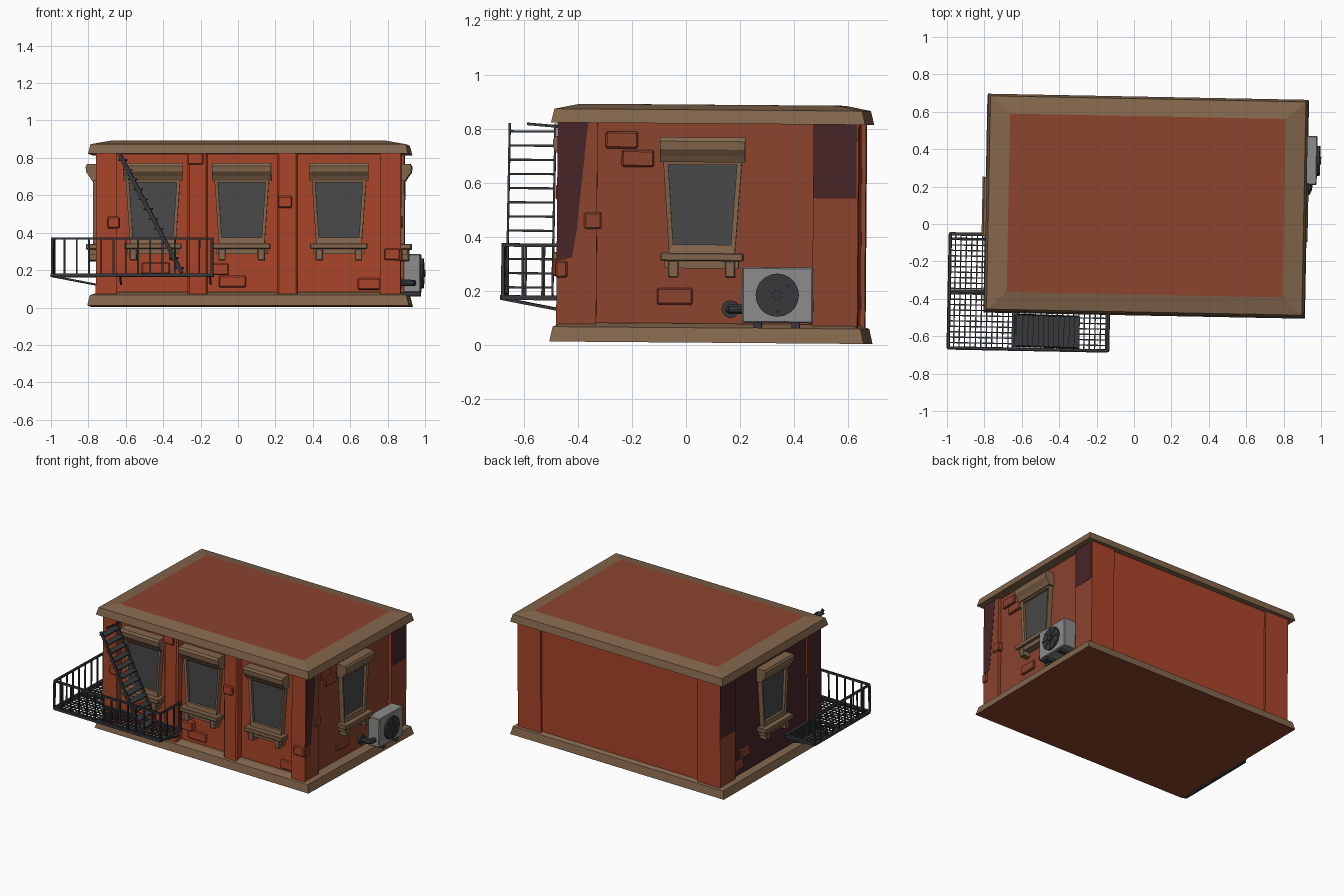
import bpy, bmesh, math
from mathutils import Matrix, Vector

if "Cube" in bpy.data.objects:
    bpy.data.objects.remove(bpy.data.objects["Cube"])

# whole model sits slightly turned and tilted
PLACE = (Matrix.Translation((0.065, 0.092, 0)) @ Matrix.Rotation(math.radians(-1.1), 4, 'Z')
         @ Matrix.Rotation(math.radians(-0.45), 4, 'X'))


def material(name, rgb):
    m = bpy.data.materials.new(name)
    m.diffuse_color = (*rgb, 1)
    m.use_nodes = True
    m.node_tree.nodes["Principled BSDF"].inputs["Base Color"].default_value = m.diffuse_color
    return m


BRIGHT = material("red_brick", (0.40, 0.058, 0.022))
DULL = material("brown_brick", (0.26, 0.056, 0.027))
DARK = material("dark_plaster", (0.065, 0.018, 0.020))
STONE = material("tan_stone", (0.225, 0.132, 0.072))
GLASS = material("grey_glass", (0.066, 0.066, 0.066))
IRON = material("black_iron", (0.036, 0.040, 0.044))
METAL = material("grey_metal", (0.26, 0.26, 0.26))


def finish(name, bm, mats, rule=None, local=Matrix()):
    bmesh.ops.recalc_face_normals(bm, faces=bm.faces)
    if rule:
        for f in bm.faces:
            f.material_index = rule(f)
    me = bpy.data.meshes.new(name)
    bm.to_mesh(me)
    bm.free()
    for m in mats:
        me.materials.append(m)
    me.transform(PLACE @ local)
    ob = bpy.data.objects.new(name, me)
    bpy.context.collection.objects.link(ob)
    return ob


def add_box(bm, lo, hi):
    lo, hi = Vector(lo), Vector(hi)
    mat = Matrix.Translation((lo + hi) / 2) @ Matrix.Diagonal((*(hi - lo), 1))
    return bmesh.ops.create_cube(bm, size=1, matrix=mat)


def box(name, lo, hi, mats, rule=None, local=Matrix(), bevel=0):
    bm = bmesh.new()
    add_box(bm, lo, hi)
    if bevel:
        bmesh.ops.bevel(bm, geom=bm.edges[:], offset=bevel, segments=1, affect='EDGES')
    return finish(name, bm, mats, rule, local)


def bar(bm, a, b, w, h=None):
    a, b = Vector(a), Vector(b)
    d = b - a
    mat = (Matrix.Translation((a + b) / 2) @ d.to_track_quat('Z', 'Y').to_matrix().to_4x4()
           @ Matrix.Diagonal((w, h or w, d.length, 1)))
    bmesh.ops.create_cube(bm, size=1, matrix=mat)


def loft(name, rings, mats, rule=None, local=Matrix()):
    """Closed skin through rings of equal point count."""
    bm = bmesh.new()
    vs = [[bm.verts.new(p) for p in r] for r in rings]
    n = len(vs[0])
    for a, b in zip(vs, vs[1:]):
        for i in range(n):
            bm.faces.new((a[i], a[(i + 1) % n], b[(i + 1) % n], b[i]))
    bm.faces.new(vs[0])
    bm.faces.new(vs[-1])
    return finish(name, bm, mats, rule, local)


def rect(x, y, z):
    return [(-x, -y, z), (x, -y, z), (x, y, z), (-x, y, z)]


# base and roof slabs
loft("base_slab", [rect(0.860, 0.582, 0.007), rect(0.846, 0.57, 0.062), rect(0.80, 0.53, 0.078)],
     [STONE, DULL], lambda f: int(f.normal.z < -0.9))
loft("roof_slab", [rect(0.856, 0.582, 0.818), rect(0.843, 0.57, 0.869), rect(0.737, 0.477, 0.888)],
     [STONE, DULL], lambda f: int(f.normal.z > 0.999))


# walls and pilasters, coloured by direction
def by_side(f):
    return 1 if f.normal.x > 0.5 else 2 if f.normal.x < -0.5 else 0


WALL = [BRIGHT, DULL, DARK]
FRONT, RIGHT, LEFT = 0.505, 0.792, 0.803
box("walls", (-LEFT, -FRONT, 0.06), (RIGHT, 0.542, 0.83), WALL, by_side)
for i, (x0, x1) in enumerate([(-0.325, -0.215), (0.155, 0.265)]):
    c = 0.01
    prof = [(x0, -0.49), (x0, -0.558 + c), (x0 + c, -0.558), (x1 - c, -0.558), (x1, -0.558 + c), (x1, -0.49)]
    loft(f"front_pilaster_{i}", [[(x, y, z) for x, y in prof] for z in (0.06, 0.825)], [BRIGHT])
for s, side in ((-1, "left"), (1, "right")):
    x0, x1 = sorted((s * 0.815, s * 0.705))
    box(f"{side}_front_corner", (x0, -0.558, 0.06), (x1, -0.41, 0.825), WALL, by_side)
    x0, x1 = sorted((s * 0.815, s * 0.63))
    box(f"{side}_back_corner", (x0, 0.39, 0.06), (x1, 0.557, 0.825), [BRIGHT, DULL, DULL], by_side)


# dark patches on the side walls
def patch(name, x, pts):
    loft(name, [[(x - 0.004, y, z) for y, z in pts], [(x + 0.004, y, z) for y, z in pts]], [DARK])


patch("right_front_patch", 0.813, [(-0.557, 0.82), (-0.445, 0.82), (-0.485, 0.42), (-0.50, 0.32), (-0.557, 0.305)])
patch("right_back_patch", 0.813, [(0.39, 0.82), (0.55, 0.82), (0.55, 0.545), (0.39, 0.545)])
patch("left_back_patch", -0.813, [(0.39, 0.82), (0.555, 0.82), (0.555, 0.42), (0.39, 0.42)])


# window: x across, -y outwards, z up
def window(name, local):
    def trap(tw, tz, bw, bz, y):
        return [(-tw, y, tz), (tw, y, tz), (bw, y, bz), (-bw, y, bz)]
    outer, inner = (0.147, 0.70, 0.122, 0.335), (0.127, 0.665, 0.107, 0.37)
    loft(name + "_frame", [trap(*outer, 0.01), trap(*outer, -0.035), trap(*inner, -0.03), trap(*inner, -0.012)],
         [STONE, GLASS], lambda f: int(f.normal.y < -0.9 and f.calc_center_median().y > -0.02), local)
    prof = [(0.01, 0.767), (-0.065, 0.767), (-0.074, 0.752), (-0.071, 0.722), (-0.053, 0.698), (-0.04, 0.675), (0.01, 0.675)]
    loft(name + "_lintel", [[(x, y, z) for y, z in prof] for x in (-0.158, 0.158)], [STONE], None, local)
    box(name + "_sill", (-0.153, -0.072, 0.309), (0.153, 0.01, 0.339), [STONE], None, local, 0.004)
    box(name + "_lower_sill", (-0.137, -0.052, 0.282), (0.137, 0.01, 0.312), [STONE], None, local)
    for s in (-1, 1):
        box(name + "_bracket", (s * 0.105 - 0.019, -0.058, 0.248), (s * 0.105 + 0.019, 0.01, 0.31), [STONE], None, local, 0.004)


def spin(deg, x, y):
    return Matrix.Translation((x, y, 0)) @ Matrix.Rotation(math.radians(deg), 4, 'Z')


for i, x in enumerate((-0.51, -0.035, 0.485)):
    window(f"front_window_{i}", spin(0, x, -FRONT))
window("right_window", spin(90, RIGHT, -0.02))
window("left_window", spin(-90, -LEFT, -0.02))

# loose raised bricks: centre along wall, height, half width, surface depth
front = [(-0.72, 0.45, 0.033, 0.558), (-0.282, 0.79, 0.042, 0.558), (0.197, 0.56, 0.038, 0.558),
         (-0.15, 0.2, 0.046, 0.53), (-0.085, 0.135, 0.073, FRONT), (0.645, 0.122, 0.06, FRONT),
         (0.77, 0.28, 0.042, 0.558), (-0.495, 0.205, 0.075, FRONT)]
right = [(-0.32, 0.755, 0.06, RIGHT), (-0.26, 0.687, 0.06, RIGHT), (-0.425, 0.455, 0.032, 0.81),
         (-0.54, 0.275, 0.022, 0.81), (-0.12, 0.178, 0.066, RIGHT)]
left = [(-0.35, 0.15, 0.05, LEFT), (-0.28, 0.22, 0.05, LEFT)]
for side, deg, rows in (("front", 0, front), ("right", 90, right), ("left", -90, left)):
    for i, (u, z, hw, d) in enumerate(rows):
        box(f"{side}_brick_{i}", (u - hw, -d - 0.015, z - 0.031), (u + hw, -d + 0.03, z + 0.031),
            [BRIGHT if side == "front" else DULL], None, spin(deg, 0, 0), 0.006)

# fire escape platform: L-shaped frame, grating and braces
X0, X1, Y0, Y1, WX, WY, Z = -1.044, -0.191, -0.776, -0.166, -0.812, -0.555, 0.168
bm = bmesh.new()
outline = [(X0, Y1), (X0, Y0), (X1, Y0), (X1, WY), (WX, WY), (WX, Y1)]
for a, b in zip(outline, outline[1:] + outline[:1]):
    bar(bm, (*a, Z), (*b, Z), 0.018)
bar(bm, (X0, -0.47, Z), (WX, -0.47, Z), 0.014)
bar(bm, (-0.70, Y0, Z), (-0.70, WY, Z), 0.012)
for y in (-0.19, -0.48):
    bar(bm, (X0, y, Z - 0.005), (WX + 0.02, y, 0.115), 0.01)
for x in (-0.2, -0.68):
    bar(bm, (x, Y0, Z - 0.005), (x, WY, 0.122), 0.01)
finish("platform_frame", bm, [IRON])
bm = bmesh.new()
P = 0.029
for i in range(1, int((X1 - X0) / P) + 1):
    x = X0 + i * P
    bar(bm, (x, Y0, Z), (x, Y1 if x < WX else WY, Z), 0.0065)
for i in range(1, int((Y1 - Y0) / P) + 1):
    y = Y0 + i * P
    bar(bm, (X0, y, Z), (X1 if y < WY else WX, y, Z), 0.0065)
finish("platform_grating", bm, [IRON])

# railing
bm = bmesh.new()
path = [(X0, Y1), (X0, Y0), (X1, Y0), (X1, WY)]
for a, b in zip(path, path[1:]):
    a, b = Vector((*a, Z)), Vector((*b, Z))
    up = Vector((0, 0, 0.195))
    bar(bm, a + up, b + up, 0.013)
    n = round((b - a).length / 0.066)
    for i in range(n + 1):
        p = a.lerp(b, i / n)
        bar(bm, p, p + up, 0.012 if i in (0, n) else 0.009)
finish("platform_railing", bm, [IRON])

# stair
bm = bmesh.new()
top, low = Vector((-0.683, 0, 0.81)), Vector((-0.353, 0, 0.18))
for y in (-0.764, -0.595):
    bar(bm, top + Vector((0, y, 0)), low + Vector((0, y, 0)), 0.008, 0.02)
for i in range(12):
    p = low.lerp(top, (i + 0.5) / 12)
    add_box(bm, (p.x - 0.024, -0.763, p.z - 0.004), (p.x + 0.024, -0.597, p.z + 0.004))
bar(bm, (-0.683, -0.70, 0.812), (-0.683, -0.55, 0.80), 0.01)
finish("stair", bm, [IRON])

# air conditioner with fan, feet and pipe
box("cooler_body", (0.815, 0.132, 0.082), (0.909, 0.394, 0.288), [METAL], None, Matrix(), 0.005)
for y in (0.19, 0.33):
    box("cooler_foot", (0.79, y - 0.015, 0.062), (0.908, y + 0.015, 0.084), [IRON])


def disc(bm, x, y, z, r, depth, seg=20):
    mat = Matrix.Translation((x, y, z)) @ Matrix.Rotation(math.pi / 2, 4, 'Y')
    bmesh.ops.create_cone(bm, cap_ends=True, segments=seg, radius1=r, radius2=r, depth=depth, matrix=mat)


bm = bmesh.new()
disc(bm, 0.912, 0.262, 0.185, 0.08, 0.018)
disc(bm, 0.924, 0.262, 0.185, 0.02, 0.014, 12)
for i in range(8):
    a = i * math.tau / 8
    bar(bm, (0.923, 0.262, 0.185), (0.923, 0.262 + 0.079 * math.cos(a), 0.185 + 0.079 * math.sin(a)), 0.005)
finish("cooler_fan", bm, [IRON])
bm = bmesh.new()
disc(bm, RIGHT + 0.006, 0.087, 0.132, 0.033, 0.016, 12)
finish("pipe_flange", bm, [IRON])
pts = [(0.785, 0.087), (0.845, 0.087), (0.861, 0.094), (0.868, 0.11), (0.868, 0.142)]
rings = []
for i, (x, y) in enumerate(pts):
    a, b = pts[max(i - 1, 0)], pts[min(i + 1, 4)]
    d = Vector((b[0] - a[0], b[1] - a[1], 0)).normalized()
    side = Vector((-d.y, d.x, 0))
    rings.append([Vector((x, y, 0.132)) + 0.018 * (side * math.cos(t * math.tau / 10) + Vector((0, 0, math.sin(t * math.tau / 10))))
                  for t in range(10)])
loft("cooler_pipe", rings, [IRON])
